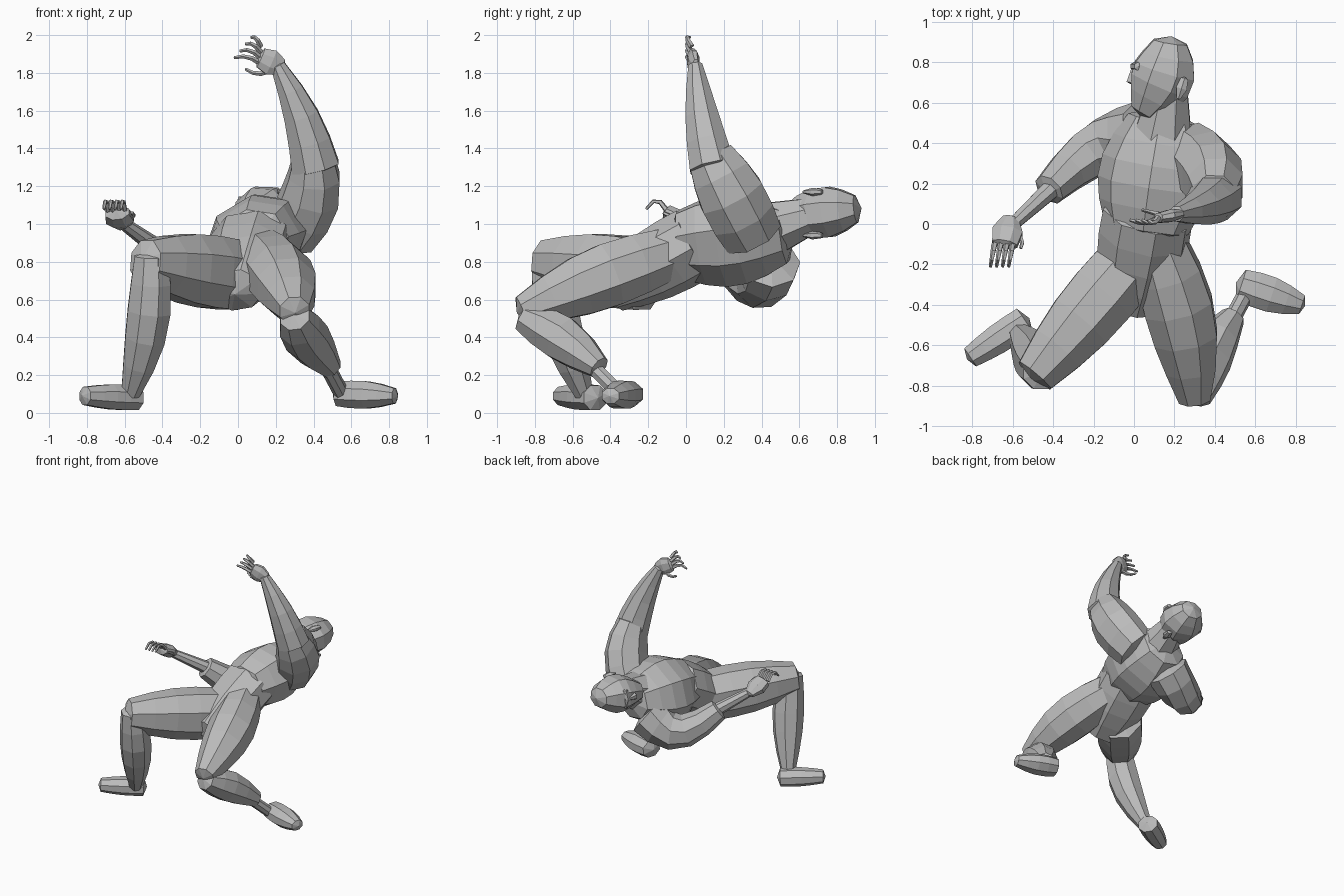
import bpy
import bmesh
import math
from mathutils import Vector

cube = bpy.data.objects.get("Cube")
if cube:
    bpy.data.objects.remove(cube, do_unlink=True)

# One plain grey for the whole figure
grey = bpy.data.materials.new("plain_grey")
grey.use_nodes = True
grey.diffuse_color = (0.5, 0.5, 0.5, 1)
grey.node_tree.nodes["Principled BSDF"].inputs["Base Color"].default_value = grey.diffuse_color

X_AXIS = Vector((1, 0, 0))
Y_AXIS = Vector((0, 1, 0))
Z_AXIS = Vector((0, 0, 1))
DIAGONAL = X_AXIS - Y_AXIS
STRAIGHT = Vector()


def limb(name, start, end, start_radius, end_radius, bulge=0, bow=STRAIGHT,
         side=X_AXIS, flat=1, steps=4, sides=8):
    """Loft a faceted muscle shape with blunt domed ends between two points.
    The radius swells by bulge and the path curves by bow at the middle;
    flat scales the depth against the width, which lies along side."""
    start, end, bow = Vector(start), Vector(end), Vector(bow)
    centres, radii = [], []
    for i in range(steps + 1):
        t = i / steps
        swell = math.sin(math.pi * t)
        centres.append(start.lerp(end, t) + bow * swell)
        radii.append(start_radius + (end_radius - start_radius) * t + bulge * swell)

    bm = bmesh.new()
    loops = []
    for i, (centre, radius) in enumerate(zip(centres, radii)):
        tangent = (centres[min(i + 1, steps)] - centres[max(i - 1, 0)]).normalized()
        across = (side - tangent * side.dot(tangent)).normalized()
        outward = tangent.cross(across) * flat
        angles = [math.tau * (k + 0.5) / sides for k in range(sides)]
        corners = [across * math.cos(a) + outward * math.sin(a) for a in angles]
        loops.append([bm.verts.new(centre + corner * radius * 1.05) for corner in corners])
    for lower, upper in zip(loops, loops[1:]):
        for k in range(sides):
            n = (k + 1) % sides
            bm.faces.new((lower[k], lower[n], upper[n], upper[k]))
    for loop, centre, inner, radius in ((loops[0], centres[0], centres[1], start_radius),
                                        (loops[-1], centres[-1], centres[-2], end_radius)):
        tip = bm.verts.new(centre + (centre - inner).normalized() * radius * 0.35)
        for k in range(sides):
            bm.faces.new((loop[k], loop[(k + 1) % sides], tip))
    bmesh.ops.recalc_face_normals(bm, faces=bm.faces)

    mesh = bpy.data.meshes.new(name)
    bm.to_mesh(mesh)
    bm.free()
    mesh.materials.append(grey)
    part = bpy.data.objects.new(name, mesh)
    bpy.context.collection.objects.link(part)


def finger(name, base, tip, bow, side):
    """A thin curled digit that narrows towards its tip."""
    limb(name, base, tip, start_radius=.015, end_radius=.008, bow=bow,
         side=side, steps=3, sides=5)


# Torso, turned so the chest leans up and to one side
limb("pelvis", start=(-.01, -.4, .65), end=(.07, .05, .9), start_radius=.14, end_radius=.22,
     bulge=.03, side=X_AXIS + Z_AXIS * .3, flat=.85)
limb("chest", start=(.06, -.02, .89), end=(.14, .52, .94), start_radius=.21, end_radius=.17,
     bulge=.085, side=X_AXIS - Y_AXIS * .2 + Z_AXIS * .6, flat=.82, steps=5)
limb("neck", start=(.14, .44, .97), end=(.17, .65, 1.04), start_radius=.15, end_radius=.1, steps=2)

# Head lying back, face turned to the side
limb("head", start=(.05, .55, 1.04), end=(.18, .9, 1.08), start_radius=.075, end_radius=.085,
     bulge=.08, bow=X_AXIS * .025, flat=.87, steps=5)
limb("nose", start=(0, .78, 1.07), end=(-.01, .7, 1.07), start_radius=.01, end_radius=.03,
     steps=1, sides=6)
limb("brow", start=(.02, .78, 1), end=(.02, .78, 1.14), start_radius=.02, end_radius=.02,
     bow=X_AXIS * -.02, steps=2, sides=6)
for name, height in (("left_ear", 1.17), ("right_ear", .94)):
    limb(name, start=(.22, .62, height), end=(.25, .72, height), start_radius=.01,
         end_radius=.02, bulge=.015, flat=.7, steps=2, sides=6)

# Left leg, folded with the knee forward and a trouser end above the ankle
limb("left_thigh", start=(.12, -.1, .84), end=(.3, -.87, .54), start_radius=.14, end_radius=.08,
     bulge=.06, bow=(.03, 0, .01), steps=5)
limb("left_shin", start=(.3, -.86, .51), end=(.49, -.46, .24), start_radius=.08, end_radius=.06,
     bulge=.05, bow=(-.03, 0, .02))
limb("left_ankle", start=(.47, -.5, .25), end=(.55, -.35, .1), start_radius=.04,
     end_radius=.04, steps=1)
limb("left_foot", start=(.53, -.3, .1), end=(.83, -.4, .09), start_radius=.08, end_radius=.05,
     bulge=.025, side=Y_AXIS, flat=.83)

# Right leg, thigh level and shin upright
limb("right_thigh", start=(-.04, -.22, .73), end=(-.49, -.75, .8), start_radius=.17,
     end_radius=.105, bulge=.03, side=DIAGONAL, flat=1.12)
limb("right_shin", start=(-.46, -.73, .83), end=(-.57, -.54, .1), start_radius=.09,
     end_radius=.05, bulge=.045, bow=(.035, -.03, 0), steps=5)
limb("right_foot", start=(-.54, -.48, .08), end=(-.81, -.66, .09), start_radius=.075,
     end_radius=.055, bulge=.01, side=X_AXIS * .6 - Y_AXIS * .8, flat=.9)

# Right arm, low shoulder with a sleeve ending below the elbow
limb("right_sleeve", start=(.04, .44, .8), end=(-.42, .17, .86), start_radius=.16,
     end_radius=.08, bulge=.01, bow=(0, .06, -.14), side=DIAGONAL, steps=5)
limb("right_forearm", start=(-.38, .2, .84), end=(-.63, -.03, 1.02), start_radius=.05,
     end_radius=.03, side=DIAGONAL, steps=2)
limb("right_palm", start=(-.61, .03, .99), end=(-.64, -.1, 1.06), start_radius=.04,
     end_radius=.065, bulge=.025, flat=.65, steps=2)

# Left arm, raised overhead
limb("left_upper_arm", start=(.27, .35, .94), end=(.4, .13, 1.36), start_radius=.14,
     end_radius=.11, bulge=.03, bow=X_AXIS * .05, flat=1.15)
limb("left_forearm", start=(.41, .14, 1.3), end=(.21, .05, 1.84), start_radius=.13,
     end_radius=.04, bulge=.01, bow=(.025, -.01, 0), flat=.95)
limb("left_palm", start=(.23, .05, 1.83), end=(.12, .03, 1.88), start_radius=.045,
     end_radius=.055, bulge=.02, side=Z_AXIS, flat=.45, steps=2)

# Fingers fan out from each palm
for i in range(4):
    right_base = Vector((-.69, -.1, 1.07)) + X_AXIS * .03 * i
    right_tip = right_base + Vector((-.02, -.11, .01))
    finger(f"right_finger_{i}", right_base, right_tip, Z_AXIS * .05, X_AXIS)

    left_base = Vector((.12, .03, 1.85)) + Z_AXIS * .03 * i
    left_tip = Vector((-.02, .02, 1.88)) + (X_AXIS + Z_AXIS * 1.2) * .03 * i
    finger(f"left_finger_{i}", left_base, left_tip, (0, -.02, .02), Y_AXIS)

finger("right_thumb", (-.59, -.04, 1.02), (-.56, -.12, 1.06), X_AXIS * .02, X_AXIS)
finger("left_thumb", (.16, .04, 1.81), (.04, .07, 1.82), Z_AXIS * -.02, Y_AXIS)
